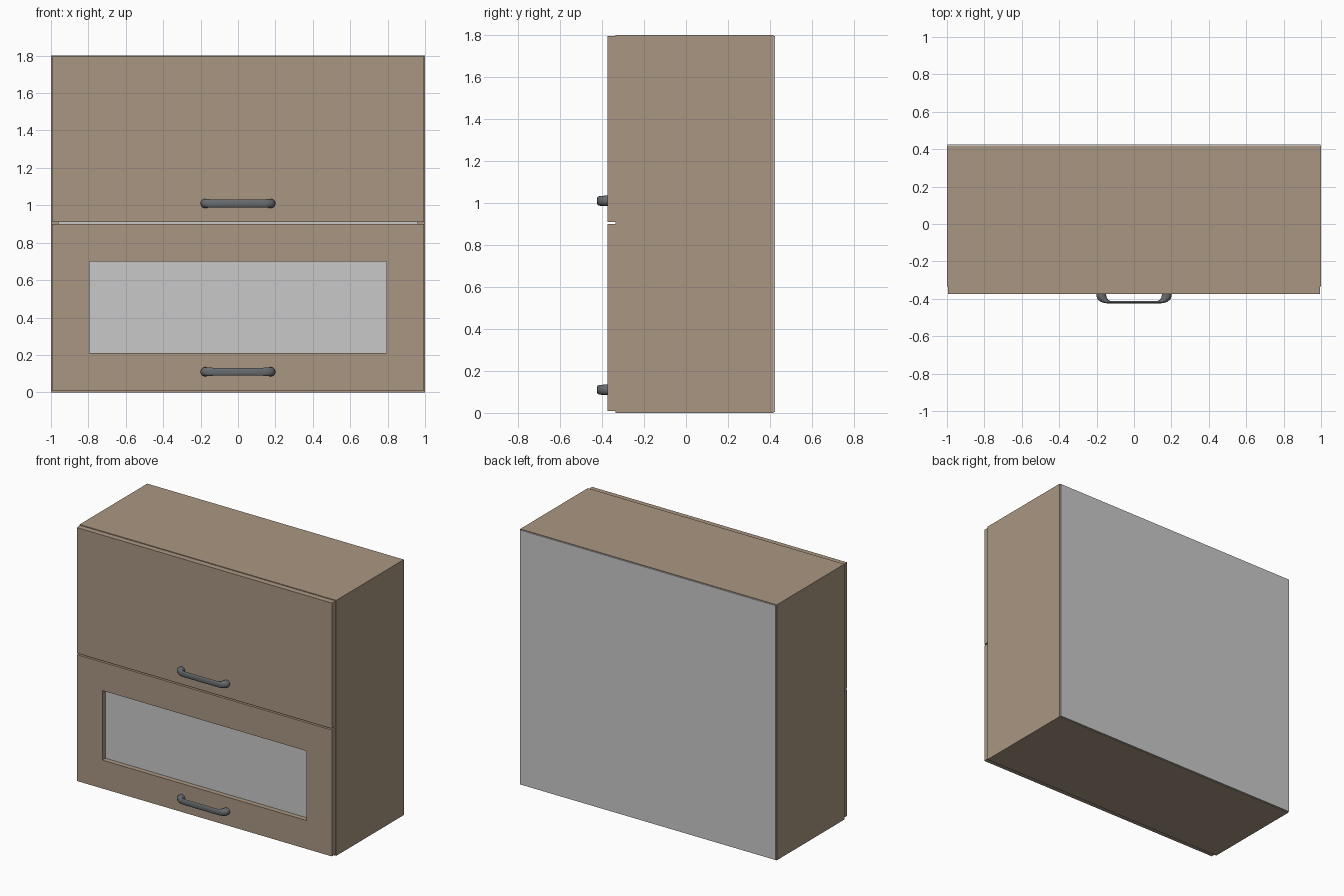
import bpy
import bmesh
import math

default = bpy.data.objects.get("Cube")
if default:
    bpy.data.objects.remove(default, do_unlink=True)


def material(name, rgb):
    mat = bpy.data.materials.new(name)
    mat.use_nodes = True
    mat.diffuse_color = (*rgb, 1)
    mat.node_tree.nodes["Principled BSDF"].inputs["Base Color"].default_value = (*rgb, 1)
    return mat


wood = material("light brown wood", (0.40, 0.305, 0.223))
pale = material("pale grey", (0.584, 0.584, 0.584))
metal = material("dark steel", (0.14, 0.15, 0.16))


def finish(name, bm, mat):
    bmesh.ops.recalc_face_normals(bm, faces=bm.faces)
    mesh = bpy.data.meshes.new(name)
    bm.to_mesh(mesh)
    bm.free()
    mesh.materials.append(mat)
    obj = bpy.data.objects.new(name, mesh)
    bpy.context.collection.objects.link(obj)
    return obj


def extrude_y(bm, faces, depth):
    result = bmesh.ops.extrude_face_region(bm, geom=faces)
    verts = [g for g in result["geom"] if isinstance(g, bmesh.types.BMVert)]
    bmesh.ops.translate(bm, verts=verts, vec=(0, depth, 0))


def rectangle(bm, half, low, high, y):
    corners = ((-half, low), (half, low), (half, high), (-half, high))
    return [bm.verts.new((x, y, z)) for x, z in corners]


def panel(name, half, low, high, front, back, mat):
    """Solid slab facing the front."""
    bm = bmesh.new()
    face = bm.faces.new(rectangle(bm, half, low, high, front))
    extrude_y(bm, [face], back - front)
    return finish(name, bm, mat)


def frame(name, outer, inner, front, back, mat):
    """Slab with a rectangular opening; outer and inner are (half, low, high)."""
    bm = bmesh.new()
    a = rectangle(bm, *outer, front)
    b = rectangle(bm, *inner, front)
    faces = [bm.faces.new((a[i], a[(i + 1) % 4], b[(i + 1) % 4], b[i])) for i in range(4)]
    extrude_y(bm, faces, back - front)
    return finish(name, bm, mat)


FRONT, SEAM, REAR = -0.375, -0.335, 0.417

# Hollow carcass and back panel
frame("carcass", (1, 0, 1.8), (0.96, 0.04, 1.76), SEAM, REAR, wood)
panel("back_panel", 0.996, 0.004, 1.796, REAR, 0.425, pale)

# Doors: solid above, glazed below
panel("upper_door", 0.994, 0.91, 1.795, FRONT, SEAM, wood)
frame("lower_door_frame", (0.994, 0.01, 0.9), (0.795, 0.21, 0.7), FRONT, SEAM, wood)
panel("door_glass", 0.795, 0.21, 0.7, SEAM - 0.005, SEAM, pale)


def handle(name, z):
    """Bow handle lofted through oval sections between an outer and inner curve."""
    # outer x, outer reach, inner x, inner reach, half height
    side = [
        (0.200, 0.000, 0.150, 0.000, 0.025),
        (0.200, 0.014, 0.148, 0.010, 0.025),
        (0.194, 0.028, 0.144, 0.022, 0.024),
        (0.180, 0.040, 0.138, 0.030, 0.023),
        (0.160, 0.047, 0.131, 0.035, 0.022),
        (0.135, 0.050, 0.122, 0.037, 0.021),
    ]
    stations = side + [(-ox, o, -ix, i, h) for ox, o, ix, i, h in reversed(side)]
    sides = 16
    bm = bmesh.new()
    rings = []
    for ox, o, ix, i, h in stations:
        ring = []
        for k in range(sides):
            angle = math.tau * k / sides
            t = (1 + math.cos(angle)) / 2
            ring.append(bm.verts.new((ix + (ox - ix) * t,
                                      FRONT - (i + (o - i) * t),
                                      z + h * math.sin(angle))))
        rings.append(ring)
    for r, s in zip(rings, rings[1:]):
        for k in range(sides):
            n = (k + 1) % sides
            bm.faces.new((r[k], r[n], s[n], s[k]))
    bm.faces.new(rings[0])
    bm.faces.new(rings[-1])
    obj = finish(name, bm, metal)
    bpy.ops.object.select_all(action="DESELECT")
    obj.select_set(True)
    bpy.context.view_layer.objects.active = obj
    bpy.ops.object.shade_smooth_by_angle(angle=math.radians(50))


handle("upper_handle", 1.01)
handle("lower_handle", 0.11)
